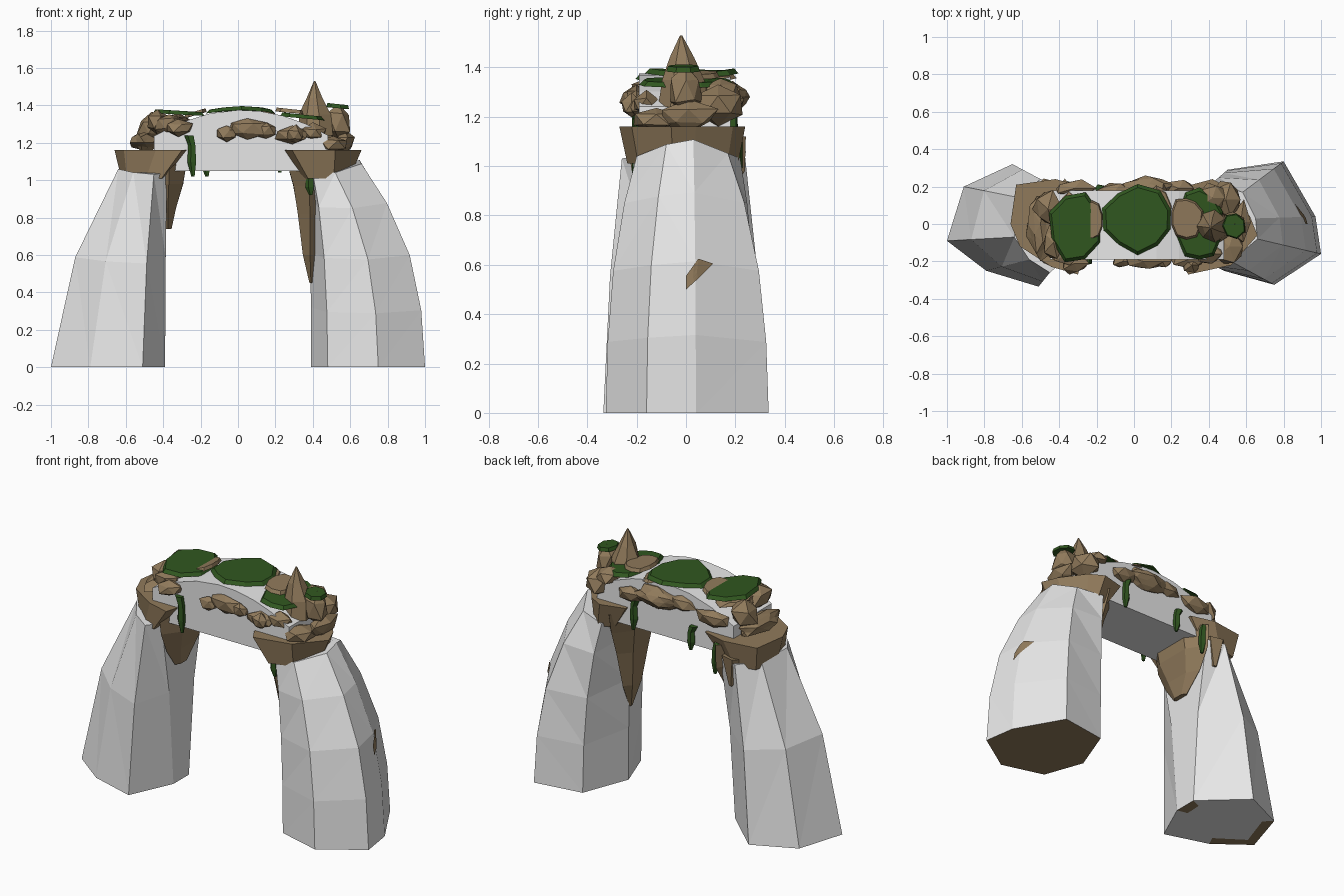
import bpy, bmesh, math, random
from mathutils import Vector
from mathutils.bvhtree import BVHTree

random.seed(7)
if "Cube" in bpy.data.objects:
    bpy.data.objects.remove(bpy.data.objects["Cube"], do_unlink=True)


def material(name, rgb):
    m = bpy.data.materials.new(name)
    m.use_nodes = True
    m.diffuse_color = (*rgb, 1)
    m.node_tree.nodes["Principled BSDF"].inputs["Base Color"].default_value = (*rgb, 1)
    return m


STONE = material("pale stone", (0.8, 0.8, 0.8))
EARTH = material("brown earth", (0.28, 0.195, 0.105))
MOSS = material("green moss", (0.03, 0.095, 0.014))


def finish(name, bm, *mats):
    bmesh.ops.recalc_face_normals(bm, faces=bm.faces)
    mesh = bpy.data.meshes.new(name)
    bm.to_mesh(mesh)
    bm.free()
    obj = bpy.data.objects.new(name, mesh)
    for m in mats:
        mesh.materials.append(m)
    bpy.context.collection.objects.link(obj)
    return obj


def loft(rings):
    """Skin a stack of equal-length rings, capped at both ends."""
    bm = bmesh.new()
    rows = [[bm.verts.new(p) for p in ring] for ring in rings]
    n = len(rows[0])
    for a, b in zip(rows, rows[1:]):
        for i in range(n):
            j = (i + 1) % n
            bm.faces.new((a[i], a[j], b[j], b[i]))
    bm.faces.new(rows[0][::-1])
    bm.faces.new(rows[-1])
    return bm


def ring(cx, cy, rx, ry, z, n=8, jitter=0.0, seed=0):
    rnd = random.Random(seed)
    out = []
    for i in range(n):
        a = 2 * math.pi * (i + 0.5) / n
        k = (1 + rnd.uniform(-jitter, jitter)) / math.cos(math.pi / n)
        height = z(cx + rx * math.cos(a)) if callable(z) else z
        out.append((cx + rx * k * math.cos(a), cy + ry * k * math.sin(a), height))
    return out


def arch(x):
    return 1.375 - 0.14 * ((x - 0.02) / 0.47) ** 2


# Faceted stone legs, blended from the footprint to the narrower crown
def leg(name, foot, crown, levels):
    rings = []
    for z, t, drop in levels:
        flat = [Vector(f).lerp(Vector(c), t) for f, c in zip(foot, crown)]
        rings.append([(p.x, p.y, z - drop * abs(p.y)) for p in flat])
    bm = loft(rings)
    bmesh.ops.recalc_face_normals(bm, faces=bm.faces)
    base = min(bm.faces, key=lambda f: f.calc_center_median().z)
    if foot[0][0] > 0:
        base.material_index = 1
    else:
        for f in bmesh.ops.inset_region(bm, faces=[base], thickness=0.07)["faces"]:
            c = f.calc_center_median()
            f.material_index = int(c.x > -0.45 or (c.y < 0.1 and c.x < -0.8))
    sides = [f for f in bm.faces if abs(f.normal.z) < 0.95]
    bmesh.ops.triangulate(bm, faces=sides, quad_method='SHORT_EDGE')
    return finish(name, bm, STONE, EARTH)


leg("right_leg",
    [(-1, -.09), (-.79, -.25), (-.51, -.335), (-.39, -.07),
     (-.39, .08), (-.65, .32), (-.91, .2)],
    [(-.64, -.07), (-.56, -.19), (-.45, -.26), (-.38, -.2),
     (-.38, .21), (-.5, .24), (-.61, .14)],
    [(0, 0, 0), (.6, .36, .15), (1.07, 1, .15)])
left_leg = leg("left_leg",
    [(1, -.16), (.97, .04), (.8, .335), (.5, .29),
     (.39, 0), (.48, -.25), (.75, -.325)],
    [(.66, -.08), (.65, .03), (.58, .17), (.42, .22),
     (.38, 0), (.4, -.21), (.52, -.2)],
    [(0, 0, 0), (.32, .06, .1), (.62, .24, .15), (.9, .6, .2), (1.12, 1, .4)])

# Earth scab hugging the outer side of the left leg
tree = BVHTree.FromObject(left_leg, bpy.context.evaluated_depsgraph_get())
bm = bmesh.new()
outline = [(0, .5), (.05, .545), (.11, .605), (.05, .625), (0, .555)]
bm.faces.new([bm.verts.new((2, y, z)) for y, z in outline])
bmesh.ops.poke(bm, faces=bm.faces[:])
bmesh.ops.subdivide_edges(bm, edges=bm.edges[:], cuts=2, use_grid_fill=True)
for v in bm.verts:
    v.co = tree.ray_cast(v.co, Vector((-1, 0, 0)))[0] + Vector((.008, 0, 0))
finish("leg_earth_scab", bm, EARTH)

# Arched stone beam
xs = [-.45, -.3, -.15, 0, .12, .24, .36, .48]
profile = [(-.45, 1.05), (.48, 1.05)] + [(x, arch(x)) for x in reversed(xs)]
finish("beam", loft([[(x, y, z) for x, z in profile] for y in (-.19, .18)]), STONE)


# Earth collars flaring out around the tops of the legs
def collar(name, outline, cx):
    low = [(cx + (x - cx) * .6, y * .88, 1.01) for x, y in outline]
    finish(name, loft([low, [(x, y, 1.16) for x, y in outline]]), EARTH)


collar("right_collar", [(-.66, 0), (-.61, -.12), (-.44, -.23), (-.3, -.27),
                        (-.25, -.1), (-.27, .2), (-.42, .24), (-.63, .21)], -.57)
collar("left_collar", [(.25, -.2), (.29, -.27), (.52, -.22), (.66, -.06),
                       (.62, .04), (.51, .19), (.42, .24), (.27, .2)], .5)

# Earth running down the inner faces of the legs
finish("right_drip", loft([
    ring(-.375, -.02, .02, .05, .74, 6),
    ring(-.375, .0, .04, .13, .85, 6, .1, 5),
    ring(-.37, .0, .075, .2, .98, 6, .05, 6),
    ring(-.37, .0, .1, .21, 1.12, 6)]), EARTH)
finish("left_drip", loft([
    ring(.39, -.02, .008, .01, .45, 6),
    ring(.385, -.02, .035, .07, .6, 6, .1, 5),
    ring(.385, -.02, .06, .12, .82, 6, .1, 5),
    ring(.38, -.02, .085, .17, .97, 6, .05, 6),
    ring(.37, -.01, .11, .2, 1.1, 6)]), EARTH)
finish("rear_drip", loft([
    ring(-.45, .2, .012, .012, .88, 5),
    ring(-.46, .19, .06, .045, 1.06, 5)]), EARTH)


# Jagged lumps of earth
def lump(name, loc, size, rough=.2):
    bm = bmesh.new()
    bmesh.ops.create_icosphere(bm, subdivisions=2 if max(size) > .13 else 1, radius=1)
    for v in bm.verts:
        v.co *= 1 + random.uniform(-rough, rough)
        v.co = Vector(c * s + o for c, s, o in zip(v.co, size, loc))
    finish(name, bm, EARTH)


lumps = {
    "front_lump_middle": [((-.06, -.2, 1.25), (.07, .035, .05)),
                          ((.05, -.2, 1.275), (.11, .045, .06)),
                          ((.15, -.2, 1.265), (.07, .035, .05))],
    "front_lump_side": [((.29, -.19, 1.24), (.1, .05, .045)),
                        ((-.32, -.21, 1.28), (.08, .06, .045))],
    "back_lump": [((.06, .19, 1.28), (.15, .06, .06)), ((.24, .19, 1.25), (.09, .05, .05)),
                  ((-.1, .18, 1.29), (.1, .04, .05)), ((-.32, .19, 1.25), (.13, .05, .06))],
    "right_lump": [((-.43, -.1, 1.31), (.07, .1, .075)), ((-.46, .08, 1.28), (.08, .1, .08)),
                   ((-.5, 0, 1.2), (.07, .17, .05)), ((-.37, -.17, 1.3), (.08, .05, .06)),
                   ((-.35, .0, 1.32), (.1, .15, .035))],
    "left_lump": [((.51, -.12, 1.19), (.09, .1, .05)), ((.49, .13, 1.25), (.09, .1, .08)),
                  ((.54, 0, 1.31), (.07, .07, .1)), ((.4, -.16, 1.25), (.07, .07, .05)),
                  ((.42, .14, 1.31), (.08, .08, .05)), ((.57, .01, 1.2), (.055, .12, .06)),
                  ((.31, -.22, 1.24), (.05, .05, .05))],
}
for name, items in lumps.items():
    for i, (loc, size) in enumerate(items):
        lump(f"{name}_{i + 1}", loc, size)

# Pointed spike
finish("spike", loft([
    ring(.42, -.01, .08, .1, 1.24, 7, .1, 8),
    ring(.415, -.01, .075, .08, 1.35, 7, .12, 9),
    ring(.41, -.015, .04, .045, 1.44, 7, .08, 10),
    ring(.41, -.02, .004, .004, 1.53, 7)]), EARTH)


# Thin draped pads of moss and earth on the top
def pad(name, cx, cy, rx, ry, z, mat, thick=.022, seed=0, n=10):
    low = ring(cx, cy, rx, ry, z, n, .08, seed)
    high = [(cx + (x - cx) * .9, cy + (y - cy) * .9, h + thick) for x, y, h in low]
    finish(name, loft([low, high]), mat)


pad("earth_pad_right", -.225, .02, .06, .1, lambda x: arch(x) + .012, EARTH, .02, 21)
pad("earth_pad_left", .28, .03, .085, .11, lambda x: 1.36 - .1 * (x - .28), EARTH, .02, 22)
pad("earth_pad_middle", .12, .05, .08, .14, lambda x: arch(x) - .012, EARTH, .015, 23)
pad("moss_right", -.315, -.02, .13, .18, lambda x: 1.35 - .06 * (x + .3), MOSS, .02, 24, 8)
pad("moss_middle", .02, .025, .18, .17, lambda x: arch(x) + .001, MOSS, .02, 25)
pad("moss_left", .35, .0, .12, .195, lambda x: 1.335 - .1 * (x - .3), MOSS, .02, 26)
pad("moss_left_outer", .535, -.01, .06, .065, lambda x: 1.385 + .1 * (.53 - x), MOSS, .022, 28, 7)

# Hanging moss strands: x, y, bottom, top
strands = [(-.245, -.2, 1.02, 1.24), (.385, -.2, .92, 1.04), (.22, .19, 1.04, 1.24),
           (-.17, .19, 1.02, 1.17), (-.35, .21, .93, 1.12)]
for i, (x, y, lo, hi) in enumerate(strands):
    h = hi - lo
    finish(f"moss_strand_{i + 1}", loft([
        ring(x + .005, y, .008, .006, lo, 5),
        ring(x, y, .021, .016, lo + h * .35, 5),
        ring(x, y, .017, .016, lo + h * .75, 5),
        ring(x - .015, y, .022, .018, hi, 5)]), MOSS)
